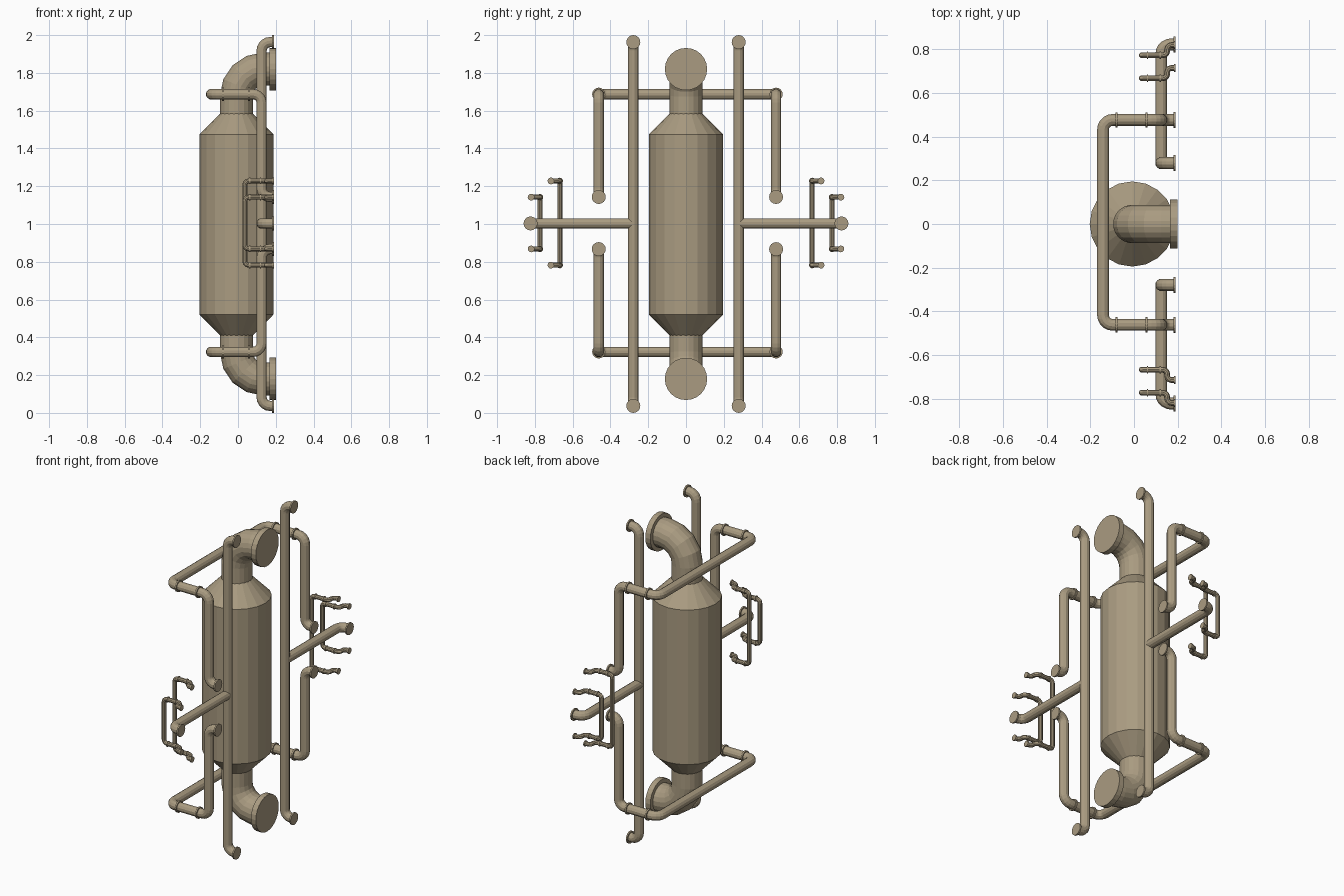
import bpy, bmesh, math
from mathutils import Vector, Matrix

if "Cube" in bpy.data.objects:
    bpy.data.objects.remove(bpy.data.objects["Cube"])

mat = bpy.data.materials.new("tan_paint")
mat.diffuse_color = (0.40, 0.33, 0.22, 1)
mat.use_nodes = True
mat.node_tree.nodes["Principled BSDF"].inputs["Base Color"].default_value = mat.diffuse_color


def finish(bm, name):
    bmesh.ops.recalc_face_normals(bm, faces=bm.faces)
    me = bpy.data.meshes.new(name)
    bm.to_mesh(me)
    bm.free()
    me.materials.append(mat)
    ob = bpy.data.objects.new(name, me)
    bpy.context.collection.objects.link(ob)
    return ob


def skin(bm, rings):
    """Bridge a list of equal vertex rings and cap both ends."""
    n = len(rings[0])
    for a, b in zip(rings, rings[1:]):
        for i in range(n):
            j = (i + 1) % n
            bm.faces.new((a[i], a[j], b[j], b[i]))
    bm.faces.new(rings[0])
    bm.faces.new(rings[-1])


def fillet(points, radius, segs):
    """Round every inner corner of a polyline."""
    pts = [Vector(p) for p in points]
    out = [pts[0]]
    for a, p, b in zip(pts, pts[1:], pts[2:]):
        d1, d2 = (a - p).normalized(), (b - p).normalized()
        half = d1.angle(d2) / 2
        t = radius / math.tan(half)
        centre = p + (d1 + d2).normalized() * radius / math.sin(half)
        u, v = p + d1 * t - centre, p + d2 * t - centre
        ang = u.angle(v)
        for k in range(segs + 1):
            s = k / segs
            out.append(centre + (u * math.sin((1 - s) * ang) + v * math.sin(s * ang)) / math.sin(ang))
    out.append(pts[-1])
    return out


def pipe(name, points, r, bend, sides=12, segs=5):
    path = fillet(points, bend, segs)
    bm = bmesh.new()
    rings, last, side = [], None, None
    for i, p in enumerate(path):
        t = (path[min(i + 1, len(path) - 1)] - path[max(i - 1, 0)]).normalized()
        if last is None:
            side = t.orthogonal().normalized()
        else:
            side = last.rotation_difference(t) @ side
        last, up = t, t.cross(side)
        rings.append([bm.verts.new(p + r * (side * math.cos(a) + up * math.sin(a)))
                      for a in (2 * math.pi * k / sides for k in range(sides))])
    skin(bm, rings)
    return finish(bm, name)


def disc(name, x0, x1, y, z, r, sides=16):
    """Flange or collar with its axis along x."""
    bm = bmesh.new()
    m = Matrix.Translation(((x0 + x1) / 2, y, z)) @ Matrix.Rotation(math.pi / 2, 4, 'Y')
    bmesh.ops.create_cone(bm, cap_ends=True, segments=sides, radius1=r, radius2=r,
                          depth=x1 - x0, matrix=m)
    return finish(bm, name)


# Main vessel with conical ends
CX = -0.008
bm = bmesh.new()
skin(bm, [[bm.verts.new((CX + r * math.cos(k * math.pi / 10), r * math.sin(k * math.pi / 10), z))
           for k in range(20)]
          for r, z in ((0.087, 0.41), (0.195, 0.52), (0.195, 1.475), (0.087, 1.585))])
finish(bm, "vessel")

for s, end in ((1, "upper"), (-1, "lower")):
    # Large neck elbow and flange
    zo = 1 + s * 0.82
    pipe(end + "_neck", [(CX, 0, 1 + s * 0.57), (CX, 0, zo), (0.18, 0, zo)], 0.088, 0.14, 20, 4)
    disc(end + "_neck_flange", 0.166, 0.2, 0, zo, 0.112, 24)

    # Loop pipe around the back of the vessel
    zl, zf = 1.005 + s * 0.682, 1.005 + s * 0.138
    ya, yb = 0.477, -0.462
    pipe(end + "_loop_pipe",
         [(0.185, ya, zf), (0.125, ya, zf), (0.125, ya, zl), (-0.142, ya, zl),
          (-0.142, yb, zl), (0.125, yb, zl), (0.125, yb, zf), (0.185, yb, zf)], 0.028, 0.045)
    for y in (ya, yb):
        disc(end + "_loop_flange", 0.181, 0.19, y, zf, 0.037)
        for x in (-0.08, 0.058):
            disc(end + "_loop_collar", x - 0.005, x + 0.005, y, zl, 0.035)

for s, side in ((1, "right"), (-1, "left")):
    # Tall riser with a flange at each end
    y = s * 0.279
    pipe(side + "_riser", [(0.185, y, 0.037), (0.125, y, 0.037), (0.125, y, 1.963),
                           (0.185, y, 1.963)], 0.028, 0.045)
    for z in (0.037, 1.963):
        disc(side + "_riser_flange", 0.181, 0.19, y, z, 0.037)

    # Side branch from the riser
    ye = s * 0.823
    pipe(side + "_branch", [(0.125, y, 1.003), (0.125, ye, 1.003), (0.185, ye, 1.003)], 0.028, 0.045)
    disc(side + "_branch_flange", 0.181, 0.19, ye, 1.003, 0.037)

    # Two small bracket pipes with jogged ends
    for yv, h, n in ((0.773, 0.137, "outer"), (0.668, 0.223, "inner")):
        y0, y1 = s * yv, s * (yv + 0.047)
        half = [(0.188, y1, 1), (0.152, y1, 1), (0.152, y0, 1), (0.036, y0, 1)]
        path = [(x, yy, 1.005 + h) for x, yy, _ in half]
        path += [(x, yy, 1.005 - h) for x, yy, _ in reversed(half)]
        pipe(f"{side}_{n}_small_pipe", path, 0.0135, 0.02, 10, 3)
        for z in (1.005 + h, 1.005 - h):
            disc(f"{side}_{n}_small_flange", 0.183, 0.19, y1, z, 0.018, 12)
            for x in (0.062, 0.12):
                disc(f"{side}_{n}_small_collar", x - 0.003, x + 0.003, y0, z, 0.017, 12)
